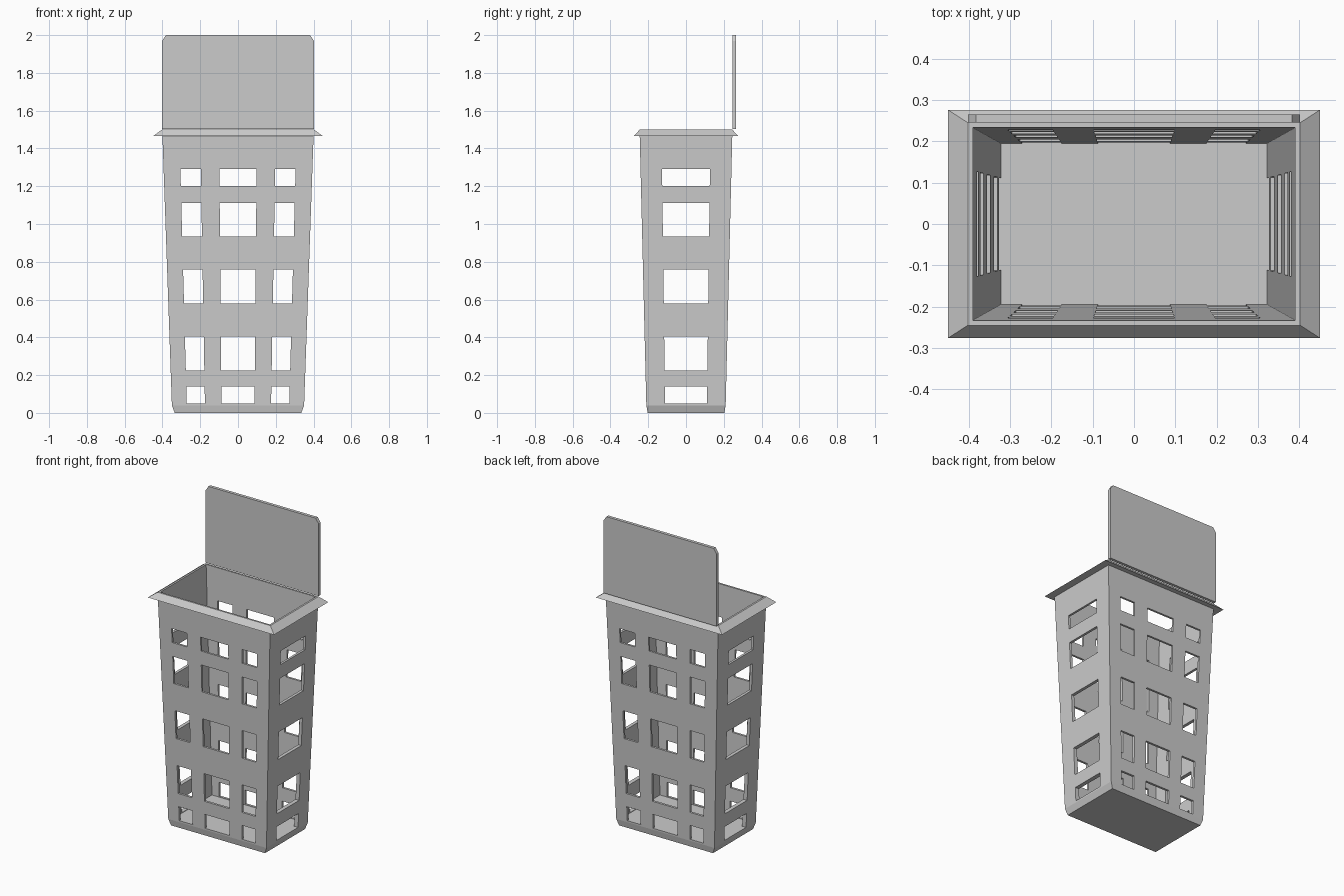
import bpy, bmesh

cube = bpy.data.objects.get("Cube")
if cube:
    bpy.data.objects.remove(cube, do_unlink=True)

grey = bpy.data.materials.new("light_grey_plastic")
grey.use_nodes = True
colour = (0.6, 0.6, 0.6, 1)
grey.diffuse_color = colour
grey.node_tree.nodes["Principled BSDF"].inputs["Base Color"].default_value = colour


def make_object(name, bm):
    bmesh.ops.recalc_face_normals(bm, faces=bm.faces)
    mesh = bpy.data.meshes.new(name)
    bm.to_mesh(mesh)
    bm.free()
    mesh.materials.append(grey)
    obj = bpy.data.objects.new(name, mesh)
    bpy.context.collection.objects.link(obj)
    return obj


def loft(bm, rings):
    """Skin a list of equal-length point rings and cap both ends."""
    rows = [[bm.verts.new(p) for p in ring] for ring in rings]
    n = len(rows[0])
    for a, b in zip(rows, rows[1:]):
        for i in range(n):
            j = (i + 1) % n
            bm.faces.new((a[i], a[j], b[j], b[i]))
    bm.faces.new(rows[0])
    bm.faces.new(rows[-1])


def rectangle(hx, hy, z):
    return [(-hx, -hy, z), (hx, -hy, z), (hx, hy, z), (-hx, hy, z)]


# Basket: tapered outer wall, flared rim, inner wall and floor in one skin
bm = bmesh.new()
profile = [(0.335, 0.203, 0), (0.35, 0.21, 0.04), (0.40, 0.245, 1.465),
           (0.45, 0.276, 1.465), (0.402, 0.245, 1.5), (0.39, 0.233, 1.5),
           (0.322, 0.195, 0.047)]
loft(bm, [rectangle(*p) for p in profile])
basket = make_object("basket", bm)

# Window cutters follow the taper of the walls
ROWS = [(0.05, 0.14), (0.225, 0.405), (0.58, 0.76), (0.935, 1.11), (1.2, 1.29)]


def half_width(z):
    return 0.3486 + 0.035 * z


def half_depth(z):
    return 0.209 + 0.0245 * z


def window_cutters(name, spans, half, along_x):
    bm = bmesh.new()
    for low, high in ROWS:
        for start, end in spans:
            rings = []
            for z in (low, high):
                a, b = start * half(z), end * half(z)
                ring = [(a, -1), (b, -1), (b, 1), (a, 1)]
                rings.append([(v, u, z) if along_x else (u, v, z) for u, v in ring])
            loft(bm, rings)
    cutter = make_object(name, bm)
    cutter.hide_render = True
    return cutter


cutters = [
    window_cutters("front_back_cutter", [(-0.775, -0.5), (-0.25, 0.25), (0.5, 0.775)],
                   half_width, False),
    window_cutters("side_cutter", [(-0.527, 0.527)], half_depth, True),
]
for cutter in cutters:
    cut = basket.modifiers.new(cutter.name, 'BOOLEAN')
    cut.operation = 'DIFFERENCE'
    cut.solver = 'EXACT'
    cut.object = cutter

# Bake the windows into the basket and drop the cutters
graph = bpy.context.evaluated_depsgraph_get()
baked = bpy.data.meshes.new_from_object(basket.evaluated_get(graph))
basket.modifiers.clear()
basket.data = baked
for cutter in cutters:
    bpy.data.objects.remove(cutter, do_unlink=True)

# Open lid: upright panel with clipped top corners
bm = bmesh.new()
outline = [(-0.402, 1.503), (0.402, 1.503), (0.402, 1.97), (0.382, 2),
           (-0.382, 2), (-0.402, 1.97)]
loft(bm, [[(x, y, z) for x, z in outline] for y in (0.245, 0.265)])
make_object("lid", bm)
